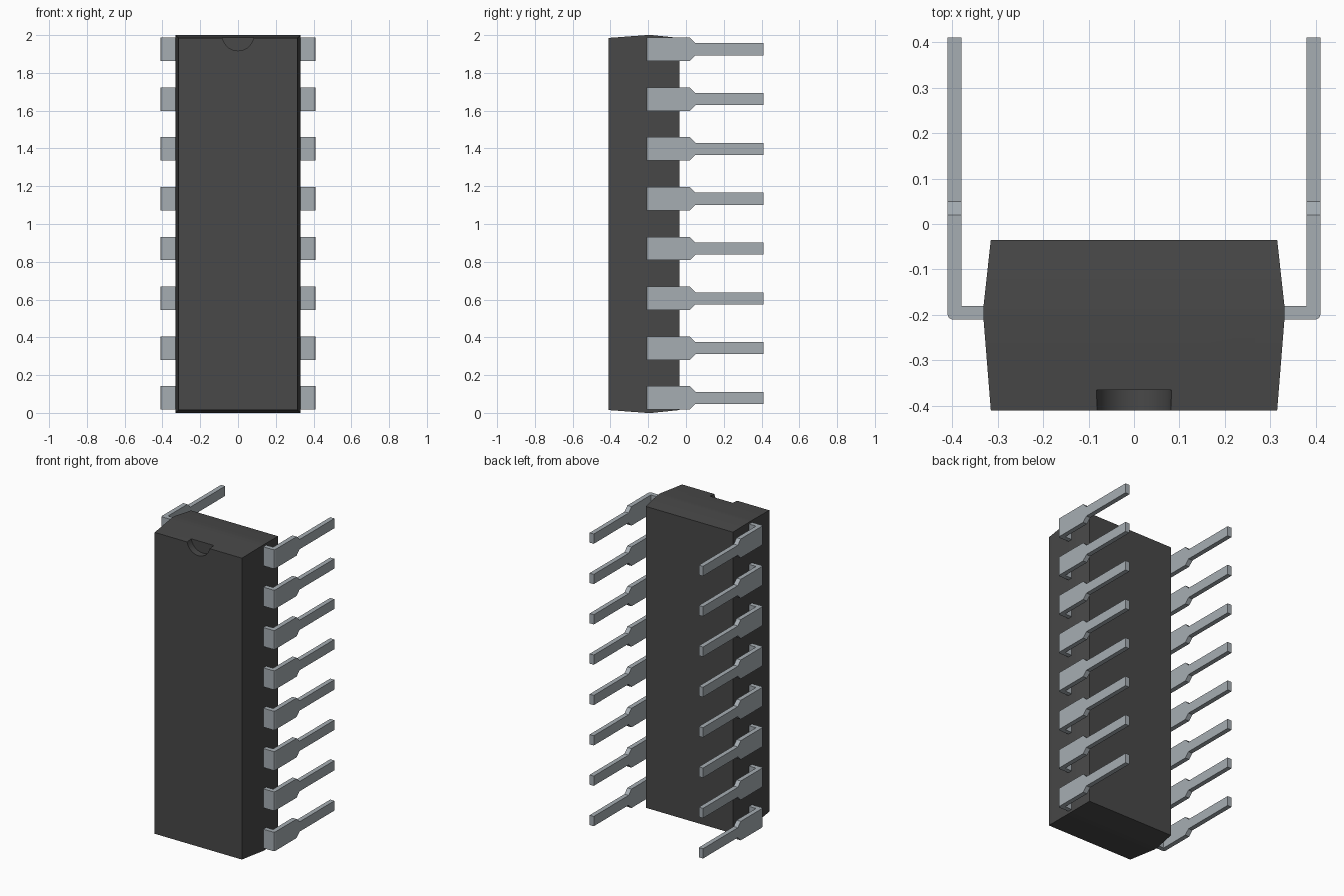
import bpy, bmesh, math
from mathutils import Matrix

cube = bpy.data.objects.get("Cube")
if cube:
    bpy.data.objects.remove(cube, do_unlink=True)


def make_material(name, rgb):
    mat = bpy.data.materials.new(name)
    mat.use_nodes = True
    mat.diffuse_color = (*rgb, 1)
    mat.node_tree.nodes["Principled BSDF"].inputs["Base Color"].default_value = (*rgb, 1)
    return mat


def make_object(name, bm, mat):
    bmesh.ops.recalc_face_normals(bm, faces=bm.faces)
    mesh = bpy.data.meshes.new(name)
    bm.to_mesh(mesh)
    bm.free()
    mesh.materials.append(mat)
    obj = bpy.data.objects.new(name, mesh)
    bpy.context.collection.objects.link(obj)
    return obj


def loft(rings):
    """Skin a row of four-cornered rings and cap both ends."""
    bm = bmesh.new()
    rows = [[bm.verts.new(p) for p in ring] for ring in rings]
    for a, b in zip(rows, rows[1:]):
        for i in range(4):
            j = (i + 1) % 4
            bm.faces.new((a[i], a[j], b[j], b[i]))
    bm.faces.new(rows[0])
    bm.faces.new(rows[-1])
    bmesh.ops.remove_doubles(bm, verts=bm.verts, dist=1e-5)
    return bm


plastic = make_material("dark grey plastic", (0.065, 0.065, 0.065))
metal = make_material("tinned metal", (0.38, 0.42, 0.45))

# Package body: tapers away from the seam band towards front and back
body_sections = [(-0.41, 0.315, 0.985), (-0.21, 0.331, 1.0),
                 (-0.18, 0.331, 1.0), (-0.035, 0.315, 0.985)]
body = make_object("package_body", loft(
    [[(-w, y, 1 - h), (w, y, 1 - h), (w, y, 1 + h), (-w, y, 1 + h)]
     for y, w, h in body_sections]), plastic)

# Half-round notch in the top of the front face
bm = bmesh.new()
bmesh.ops.create_cone(bm, cap_ends=True, segments=40, radius1=0.083, radius2=0.083, depth=0.2,
                      matrix=Matrix.Translation((0, -0.465, 2.0)) @ Matrix.Rotation(math.pi / 2, 4, 'X'))
cutter = make_object("notch_cutter", bm, plastic)
cutter.hide_render = True
mod = body.modifiers.new("notch", 'BOOLEAN')
mod.operation = 'DIFFERENCE'
mod.solver = 'EXACT'
mod.object = cutter
bpy.context.view_layer.objects.active = body
body.select_set(True)
bpy.ops.object.modifier_apply(modifier=mod.name)
bpy.data.objects.remove(cutter, do_unlink=True)
bpy.ops.object.shade_smooth_by_angle(angle=math.radians(12))

# Pin path: inner point, outer point, half width
WIDE, THIN = 0.062, 0.032
pin_path = [((0.30, -0.18), (0.30, -0.21), WIDE),
            ((0.38, -0.18), (0.40, -0.21), WIDE),
            ((0.38, -0.18), (0.407, -0.207), WIDE),
            ((0.38, -0.18), (0.41, -0.20), WIDE),
            ((0.38, 0.02), (0.41, 0.02), WIDE),
            ((0.38, 0.05), (0.41, 0.05), THIN),
            ((0.38, 0.41), (0.41, 0.41), THIN)]

# Two rows of eight pins
PITCH = 0.2637
for side, label in ((1, "left"), (-1, "right")):
    for n in range(8):
        z = 1.002 + (n - 3.5) * PITCH
        rings = [[(side * i[0], i[1], z - w), (side * o[0], o[1], z - w),
                  (side * o[0], o[1], z + w), (side * i[0], i[1], z + w)]
                 for i, o, w in pin_path]
        make_object(f"{label}_pin_{n + 1}", loft(rings), metal)
